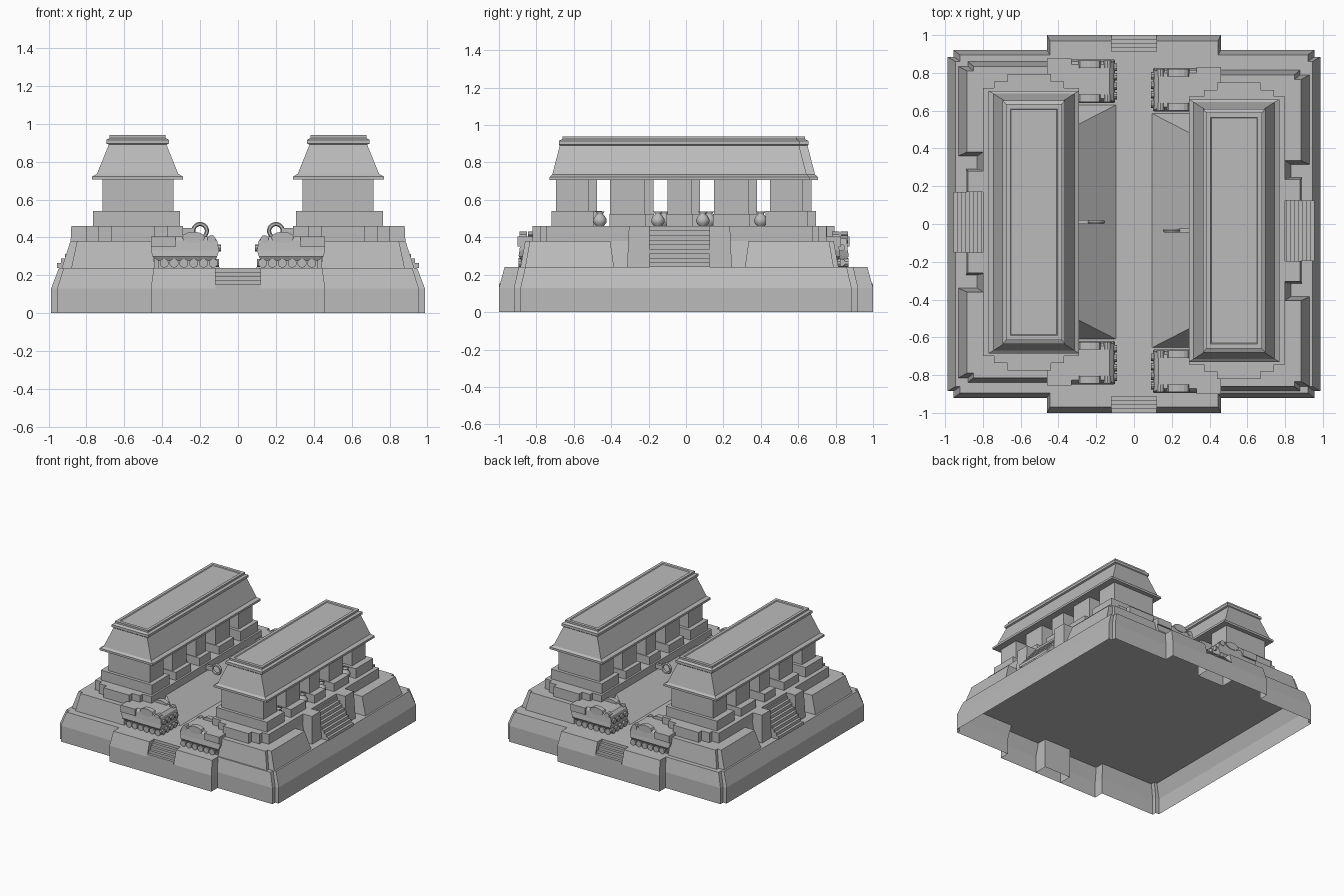
import bpy, bmesh, math
from mathutils import Matrix, Vector

if "Cube" in bpy.data.objects:
    bpy.data.objects.remove(bpy.data.objects["Cube"])

stone = bpy.data.materials.new("grey_stone")
stone.use_nodes = True
grey = (0.5, 0.5, 0.5, 1)
stone.diffuse_color = grey
stone.node_tree.nodes["Principled BSDF"].inputs["Base Color"].default_value = grey

FLOOR = 0.24


def finish(name, bm, side=1, shift=0.0, smooth=False):
    """Turn a bmesh into an object, mirrored in x for side = -1."""
    for v in bm.verts:
        v.co.x *= side
        v.co.y += shift
    bmesh.ops.recalc_face_normals(bm, faces=bm.faces)
    for f in bm.faces:
        f.smooth = smooth
    mesh = bpy.data.meshes.new(name)
    bm.to_mesh(mesh)
    bm.free()
    mesh.materials.append(stone)
    obj = bpy.data.objects.new(name, mesh)
    bpy.context.collection.objects.link(obj)
    return obj


def add_loft(bm, rings, bottom=False, top=True):
    """Skin a stack of (outline, z) rings."""
    loops = [[bm.verts.new((x, y, z)) for x, y in pts] for pts, z in rings]
    n = len(loops[0])
    for a, b in zip(loops, loops[1:]):
        for i in range(n):
            j = (i + 1) % n
            bm.faces.new((a[i], a[j], b[j], b[i]))
    if top:
        bm.faces.new(loops[-1])
    if bottom:
        bm.faces.new(loops[0][::-1])


def rect(cx, cy, hx, hy):
    return [(cx + hx, cy + hy), (cx - hx, cy + hy), (cx - hx, cy - hy), (cx + hx, cy - hy)]


def circle(cx, cy, r, n=12):
    return [(cx + r * math.cos(i * math.tau / n), cy + r * math.sin(i * math.tau / n)) for i in range(n)]


def both_ends(half):
    """Mirror half an outline in y."""
    return half + [(x, -y) for x, y in reversed(half)]


def add_box(bm, x0, x1, y0, y1, z0, z1):
    r = rect((x0 + x1) / 2, (y0 + y1) / 2, (x1 - x0) / 2, (y1 - y0) / 2)
    add_loft(bm, [(r, z0), (r, z1)], bottom=True)


def add_cylinder(bm, center, radius, length, axis, squash=1.0, n=10):
    turn = Matrix.Rotation(math.pi / 2, 4, "X" if axis == "y" else "Y")
    scale = Matrix.Diagonal((1, 1, squash, 1))
    bmesh.ops.create_cone(bm, cap_ends=True, segments=n, radius1=radius, radius2=radius, depth=length,
                          matrix=Matrix.Translation(Vector(center)) @ scale @ turn)


def add_stairs(bm, to_xyz, width, run, z0, z1, steps, foot):
    """Extrude a stepped profile; to_xyz maps (across, along, z)."""
    profile = [(0, foot)]
    for i in range(steps):
        z = z0 + (z1 - z0) * (i + 1) / steps
        profile += [(run * i / steps, z), (run * (i + 1) / steps, z)]
    profile.append((run, foot))
    ends = [[bm.verts.new(to_xyz(a, p, z)) for p, z in profile] for a in (-width, width)]
    for i in range(len(profile) - 1):
        bm.faces.new((ends[0][i], ends[0][i + 1], ends[1][i + 1], ends[1][i]))
    for e in ends:
        bm.faces.new(e)


# Hollow platform with a projecting bay and a stair slot at each end
def platform_ring(half):
    right = [(x, -y) for x, y in reversed(half)] + half
    return right + [(-x, y) for x, y in half[::-1]] + [(-x, -y) for x, y in half]


foot = [(.987, .885), (.955, .885), (.955, .92), (.46, .92), (.46, 1), (.12, 1), (.12, .89)]
crown = [(.945, .86), (.92, .86), (.92, .895), (.445, .895), (.445, .97), (.12, .97), (.12, .89)]
bm = bmesh.new()
add_loft(bm, [(platform_ring(foot), 0), (platform_ring(foot), .13), (platform_ring(crown), FLOOR)])
finish("platform", bm)

for end, label in ((-1, "front"), (1, "back")):
    bm = bmesh.new()
    add_stairs(bm, lambda a, p, z: (a, end * (1 - p), z), .12, .11, .13, FLOOR, 5, 0)
    finish(label + "_stairs", bm)


def build_head(bm, end):
    """Carved beast head facing the alley: jaws, teeth, brows and snout."""
    cy = end * .745
    add_box(bm, .14, .42, cy - .09, cy + .09, FLOOR, .285)
    snout = rect(.28, cy, .18, .11)
    add_loft(bm, [(rect(.27, cy, .15, .10), .275), (rect(.28, cy, .17, .115), .30), (snout, .33),
                  (rect(.285, cy, .175, .105), .385), (rect(.29, cy, .16, .09), .405)], bottom=True)
    add_box(bm, .33, .46, cy - .12, cy + .12, .35, .405)
    for s in (-1, 1):
        for i in range(6):
            add_cylinder(bm, (.13 + i * .052, cy + s * .095, .264), .024, .04, "y")
        add_cylinder(bm, (.235, cy + s * .09, .40), .06, .04, "y", .5, 12)
        add_cylinder(bm, (.14, cy + s * .09, .39), .022, .04, "y")
    for i in range(4):
        y = cy - .075 + i * .05
        add_cylinder(bm, (.12, y, .264), .022, .04, "x")
        add_cylinder(bm, (.105, y, .345), .02, .03, "x")


# The two facing sides of the court, slightly offset along y
for side, shift, label in ((1, -.035, "left"), (-1, .01, "right")):
    # Lower terrace, recessed around the side stairs
    low = [(.30, .60), (.44, .60), (.44, .85), (.88, .85), (.88, .825), (.93, .825), (.93, .35), (.83, .35)]
    high = [(.30, .58), (.45, .58), (.45, .825), (.85, .825), (.85, .80), (.885, .80), (.885, .37), (.80, .37)]
    bm = bmesh.new()
    add_loft(bm, [(both_ends(low[::-1]), FLOOR), (both_ends(high[::-1]), .38)])
    finish(label + "_lower_terrace", bm, side, shift)

    # Upper terrace with stepped corners
    plan = [(.80, .71), (.74, .71), (.74, .745), (.67, .745), (.67, .785), (.44, .785),
            (.44, .745), (.37, .745), (.37, .71), (.29, .71)]
    bm = bmesh.new()
    add_loft(bm, [(both_ends(plan), FLOOR), (both_ends(plan), .46)])
    finish(label + "_upper_terrace", bm, side, shift)

    # Side stairs and the blocks beside them
    bm = bmesh.new()
    add_stairs(bm, lambda a, p, z: (.955 - p, a, z), .16, .185, FLOOR, .46, 9, FLOOR)
    finish(label + "_side_stairs", bm, side, shift)
    bm = bmesh.new()
    for s in (-1, 1):
        add_loft(bm, [(rect(.825, s * .22, .065, .06), FLOOR), (rect(.82, s * .215, .06, .055), .46)])
    finish(label + "_stair_blocks", bm, side, shift)

    # Sloping bench with hipped ends
    bm = bmesh.new()
    pts = [(.095, .62, FLOOR), (.29, .62, FLOOR), (.29, .52, .40)]
    a, b = ([bm.verts.new((x, s * y, z)) for x, y, z in pts] for s in (-1, 1))
    bm.faces.new(a)
    bm.faces.new(b)
    bm.faces.new((a[0], a[2], b[2], b[0]))
    bm.faces.new((a[1], a[2], b[2], b[1]))
    finish(label + "_bench", bm, side, shift)

    # Stone goal ring on its bracket
    bpy.ops.mesh.primitive_torus_add(location=(side * .2, shift, .435), rotation=(math.pi / 2, 0, 0),
                                     major_radius=.036, minor_radius=.011,
                                     major_segments=20, minor_segments=6)
    ring = bpy.context.object
    ring.name = label + "_goal_ring"
    ring.data.materials.append(stone)
    bm = bmesh.new()
    add_box(bm, .235, .30, -.011, .011, .415, .45)
    finish(label + "_ring_bracket", bm, side, shift)

    # Piers on pedestals
    bm = bmesh.new()
    for y0, y1 in ((-.66, -.485), (-.37, -.185), (-.065, .065), (.185, .37), (.485, .66)):
        end = abs(y0 + y1) > 1
        grow = .025 if end else .005
        add_box(bm, .305, .765, y0 - grow, y1 + grow, .455, .54 if end else .525)
        add_box(bm, .34, .715, y0, y1, .5, .71)
    finish(label + "_piers", bm, side, shift)

    # Vaulted roof: eave, sloping sides, cornice and rimmed top
    steps = [(.215, .67, .705), (.24, .695, .705), (.24, .695, .722), (.215, .68, .735), (.152, .64, .89),
             (.165, .645, .895), (.165, .645, .915), (.148, .625, .925), (.148, .625, .94),
             (.125, .60, .94), (.12, .595, .934)]
    bm = bmesh.new()
    add_loft(bm, [(rect(.53, 0, hx, hy), z) for hx, hy, z in steps], bottom=True)
    finish(label + "_roof", bm, side, shift)

    # Beast heads closing both ends of the bench
    for end, where in ((-1, "front"), (1, "back")):
        bm = bmesh.new()
        build_head(bm, end)
        finish(label + "_" + where + "_beast_head", bm, side, shift)

    # Clay jars between the piers
    jar = [(.02, .46), (.034, .477), (.036, .495), (.026, .513), (.016, .522), (.018, .53), (.026, .537)]
    for i, y in enumerate((-.425, -.115, .125, .435) if side > 0 else (-.125, .115)):
        bm = bmesh.new()
        add_loft(bm, [(circle(.69 if side > 0 else .42, y, r), z) for r, z in jar])
        finish(f"{label}_jar_{i + 1}", bm, side, shift, smooth=True)
